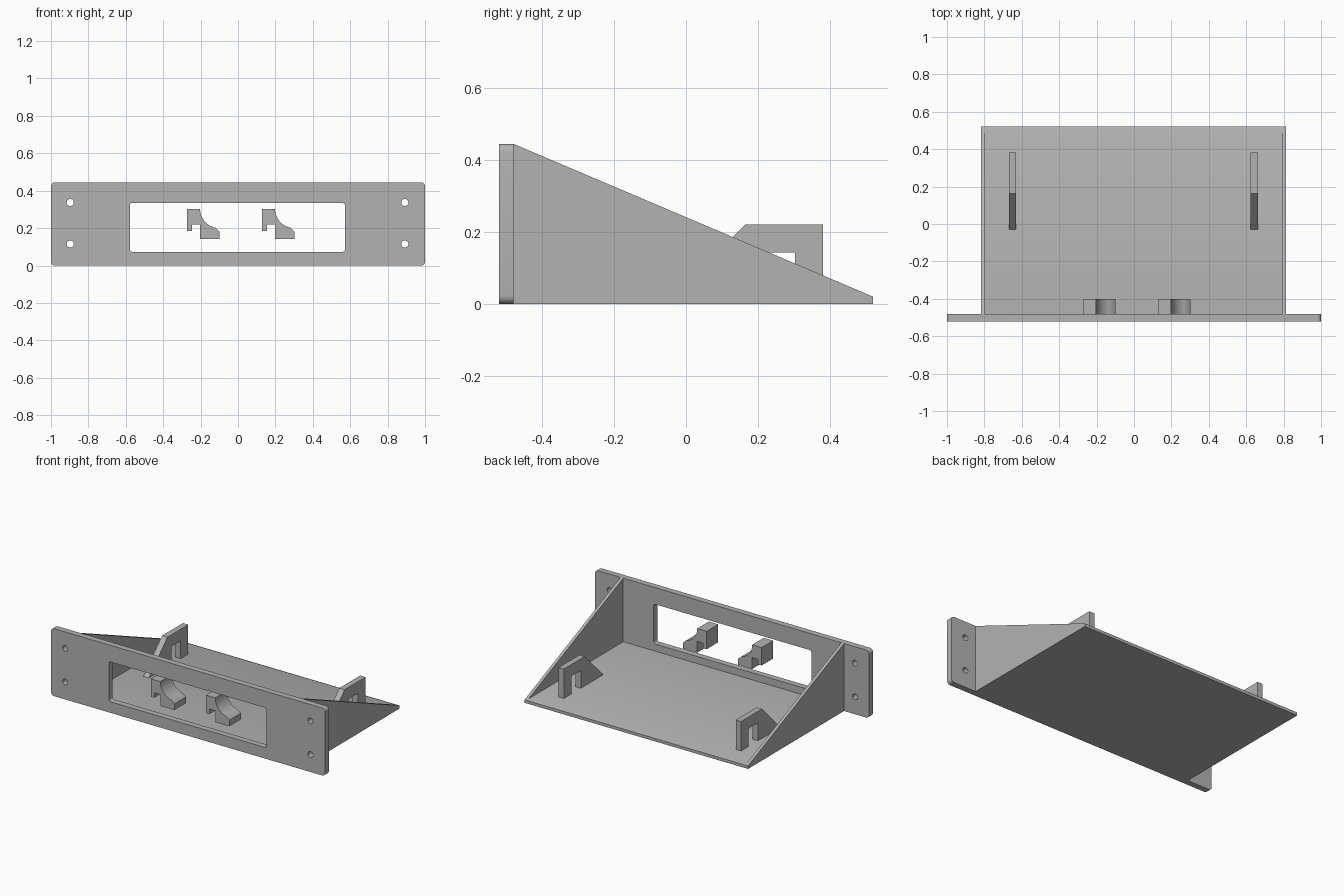
import bpy, bmesh
from math import sin, cos, pi, radians

cube = bpy.data.objects.get("Cube")
if cube:
    bpy.data.objects.remove(cube)

grey = bpy.data.materials.new("Plain grey")
grey.use_nodes = True
colour = (0.45, 0.45, 0.45, 1)
grey.diffuse_color = colour
grey.node_tree.nodes["Principled BSDF"].inputs["Base Color"].default_value = colour


def arc(cx, cy, r, start, end, steps):
    """Points on an arc, angles in degrees."""
    angles = [radians(start + (end - start) * i / steps) for i in range(steps + 1)]
    return [(cx + r * cos(a), cy + r * sin(a)) for a in angles]


def circle(cx, cy, r):
    return arc(cx, cy, r, 0, 360, 24)[:-1]


def rounded_rect(x0, x1, y0, y1, r):
    corners = [(x1 - r, y1 - r), (x0 + r, y1 - r), (x0 + r, y0 + r), (x1 - r, y0 + r)]
    return [p for i, (cx, cy) in enumerate(corners)
            for p in arc(cx, cy, r, 90 * i, 90 * i + 90, 6)]


def extrude(name, loops, axis, low, high):
    """Fill outlines (inner loops become holes) and extrude from low to high along axis."""
    curve = bpy.data.curves.new(name, "CURVE")
    curve.dimensions, curve.fill_mode = "2D", "BOTH"
    curve.extrude = (high - low) / 2
    for loop in loops:
        spline = curve.splines.new("POLY")
        spline.points.add(len(loop) - 1)
        spline.use_cyclic_u = True
        for point, (a, b) in zip(spline.points, loop):
            point.co = (a, b, 0, 1)
    helper = bpy.data.objects.new(name + " outline", curve)
    mesh = bpy.data.meshes.new_from_object(helper)
    bpy.data.objects.remove(helper)
    bpy.data.curves.remove(curve)

    bm = bmesh.new()
    bm.from_mesh(mesh)
    mid = (low + high) / 2
    for v in bm.verts:
        a, b, c = v.co
        v.co = (a, c + mid, b) if axis == "Y" else (c + mid, a, b)
    bmesh.ops.remove_doubles(bm, verts=bm.verts, dist=0.0001)
    bmesh.ops.recalc_face_normals(bm, faces=bm.faces)
    bmesh.ops.dissolve_limit(bm, angle_limit=radians(1), verts=bm.verts, edges=bm.edges)
    bm.to_mesh(mesh)
    bm.free()

    mesh.name = name
    mesh.materials.clear()
    mesh.materials.append(grey)
    obj = bpy.data.objects.new(name, mesh)
    bpy.context.collection.objects.link(obj)
    bpy.ops.object.select_all(action="DESELECT")
    obj.select_set(True)
    bpy.context.view_layer.objects.active = obj
    bpy.ops.object.shade_smooth_by_angle(angle=radians(30))
    return obj


# Front panel with a window and four screw holes
holes = [circle(x, z, 0.019) for x in (-0.897, 0.892) for z in (0.115, 0.337)]
extrude("front_panel",
        [rounded_rect(-1, 1, 0, 0.445, 0.022),
         rounded_rect(-0.578, 0.572, 0.073, 0.335, 0.014)] + holes,
        "Y", -0.52, -0.48)

# Tray floor, trimmed along the rear edge
extrude("tray_floor",
        [[(-0.48, 0), (0.52, 0), (0.52, 0.02), (0.505, 0.026), (-0.48, 0.026)]],
        "X", -0.797, 0.794)

# Sloping side walls
wall = [(-0.48, 0), (0.52, 0), (0.52, 0.02), (-0.48, 0.445)]
extrude("right_wall", [wall], "X", -0.817, -0.797)
extrude("left_wall", [wall], "X", 0.794, 0.814)

# Slotted rear brackets standing on the floor
bracket = [(-0.032, 0.024), (0.164, 0.22), (0.381, 0.22), (0.381, 0.024),
           (0.303, 0.024), (0.303, 0.143), (0.205, 0.143), (0.205, 0.024)]
extrude("right_bracket", [bracket], "X", -0.669, -0.63)
extrude("left_bracket", [bracket], "X", 0.624, 0.663)

# Curved clips inside the window
clip = arc(0.172, 0.303, 0.103, 180, 258, 12) + [
    (0.172, 0.183), (0.172, 0.143), (0.07, 0.143), (0.07, 0.218),
    (0.026, 0.218), (0.026, 0.185), (0, 0.185), (0, 0.303)]
for name, x in (("right_clip", -0.272), ("left_clip", 0.129)):
    extrude(name, [[(x + a, z) for a, z in clip]], "Y", -0.52, -0.40)
